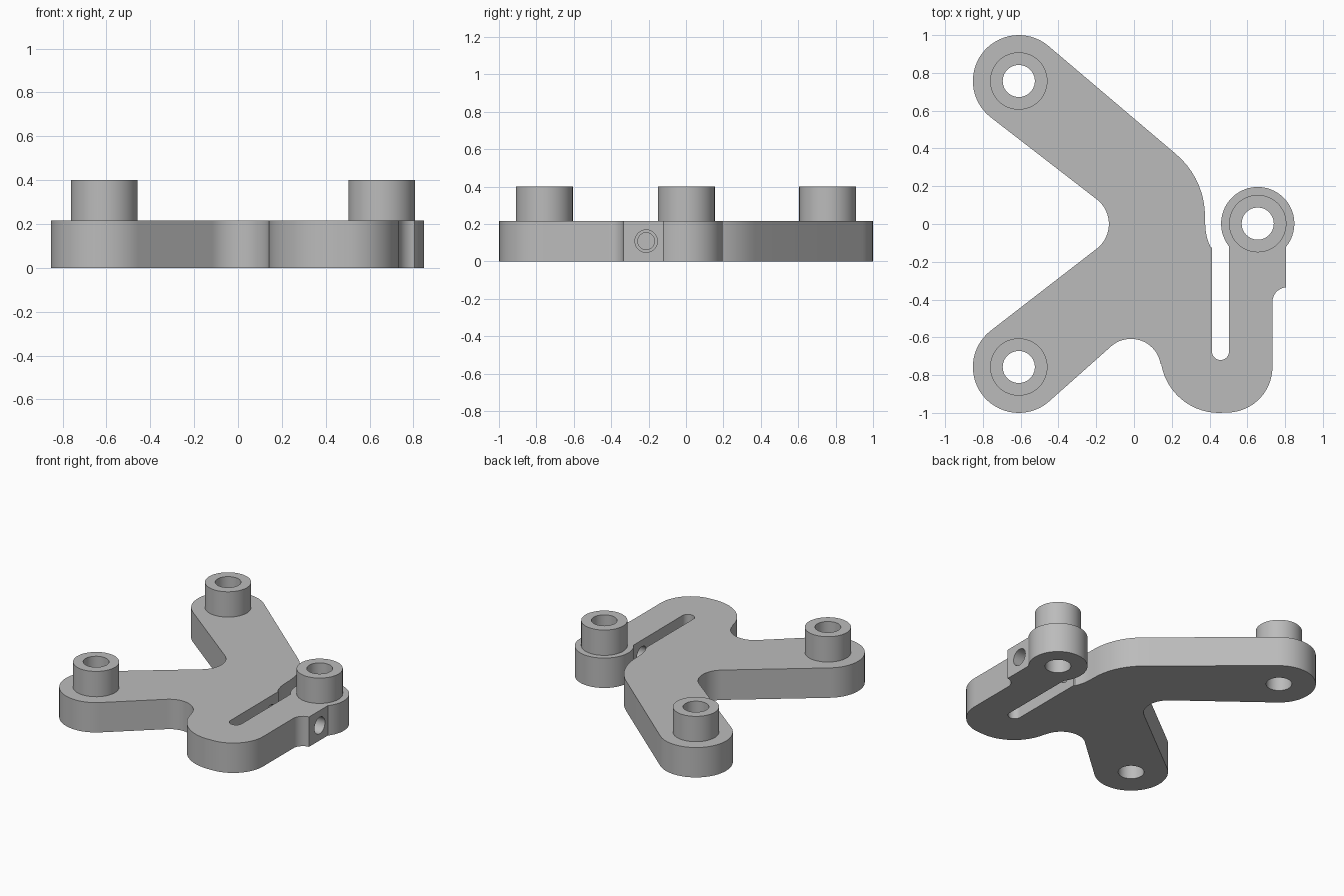
import bpy, bmesh
from math import radians, cos, sin, pi, ceil
from mathutils import Matrix, Vector

cube = bpy.data.objects.get("Cube")
if cube:
    bpy.data.objects.remove(cube, do_unlink=True)

THICK, TOP = 0.217, 0.401
BORE_R, BOSS_R = 0.085, 0.152
MOUNTS = {"back": (-0.61, 0.757), "front": (-0.61, -0.757), "clamp": (0.655, 0.002)}

grey = bpy.data.materials.new("plain grey")
grey.use_nodes = True
grey.diffuse_color = (0.5, 0.5, 0.5, 1)
grey.node_tree.nodes["Principled BSDF"].inputs["Base Color"].default_value = (0.5, 0.5, 0.5, 1)


def arc(cx, cy, r, start, end):
    """Points along an arc, angles in degrees."""
    n = max(3, ceil(abs(end - start) / 6))
    angles = [radians(start + (end - start) * i / n) for i in range(n + 1)]
    return [(cx + r * cos(a), cy + r * sin(a)) for a in angles]


def make_object(name, bm):
    bmesh.ops.recalc_face_normals(bm, faces=bm.faces)
    mesh = bpy.data.meshes.new(name)
    bm.to_mesh(mesh)
    bm.free()
    mesh.materials.append(grey)
    obj = bpy.data.objects.new(name, mesh)
    bpy.context.collection.objects.link(obj)
    return obj


def activate(obj):
    bpy.ops.object.select_all(action='DESELECT')
    obj.select_set(True)
    bpy.context.view_layer.objects.active = obj


def drill(obj, centre, radius, length, axis):
    """Cut a round hole through or into obj."""
    bm = bmesh.new()
    turn = Matrix.Rotation(pi / 2, 4, 'Y') if axis == 'X' else Matrix()
    bmesh.ops.create_cone(bm, cap_ends=True, segments=48, radius1=radius, radius2=radius,
                          depth=length, matrix=Matrix.Translation(centre) @ turn)
    cutter = make_object("hole_cutter", bm)
    cutter.hide_render = True
    mod = obj.modifiers.new("hole", 'BOOLEAN')
    mod.operation, mod.solver, mod.object = 'DIFFERENCE', 'EXACT', cutter
    activate(obj)
    bpy.ops.object.modifier_apply(modifier=mod.name)
    bpy.data.objects.remove(cutter, do_unlink=True)


# Plate outline, clockwise from the back arm
outline = (
    arc(-0.61, 0.757, 0.243, 232, 50)            # back arm end
    + arc(-0.055, 0.04, 0.431, 50, 0)            # shoulder
    + arc(0.655, 0, 0.278, 180, 206)             # relief beside the clamp end
    + [(0.413, -0.126)]
    + arc(0.458, -0.675, 0.045, 180, 360)        # slot bottom
    + arc(0.655, 0.002, 0.194, 218, -39)         # clamp arm end
    + arc(0.811, -0.413, 0.078, 94, 180)         # screw seat step
    + arc(0.492, -0.757, 0.241, 0, -90)          # front corner
    + arc(0.45, -0.69, 0.31, -90, -170.6)        # front bulge
    + arc(-0.016, -0.767, 0.159, 9.4, 130)       # front hollow
    + arc(-0.61, -0.757, 0.243, -50, -232)       # front arm end
    + arc(-0.298, 0, 0.165, -52, 52)             # crotch between arms
)
bm = bmesh.new()
base = bm.faces.new([bm.verts.new((x, y, 0)) for x, y in outline])
walls = bmesh.ops.extrude_face_region(bm, geom=[base], use_keep_orig=True)
bmesh.ops.translate(bm, vec=(0, 0, THICK),
                    verts=[g for g in walls["geom"] if isinstance(g, bmesh.types.BMVert)])
plate = make_object("bracket_plate", bm)

# Bores through the mounts, clearance hole in the clamp arm, blind hole in the body
for x, y in MOUNTS.values():
    drill(plate, Vector((x, y, THICK / 2)), BORE_R, 1, 'Z')
drill(plate, Vector((0.68, -0.213, THICK / 2)), 0.06, 0.44, 'X')
drill(plate, Vector((0.31, -0.213, THICK / 2)), 0.045, 0.3, 'X')
parts = [plate]

# Hollow bosses standing on the plate
for name, (x, y) in MOUNTS.items():
    bm = bmesh.new()
    profile = [(BORE_R, THICK), (BORE_R, TOP), (BOSS_R, TOP), (BOSS_R, THICK)]
    verts = [bm.verts.new((x + r, y, z)) for r, z in profile]
    edges = [bm.edges.new(pair) for pair in zip(verts, verts[1:])]
    bmesh.ops.spin(bm, geom=verts + edges, cent=(x, y, 0), axis=(0, 0, 1),
                   angle=2 * pi, steps=48, use_merge=True)
    bmesh.ops.remove_doubles(bm, verts=bm.verts, dist=0.0001)
    parts.append(make_object(name + "_boss", bm))

for part in parts:
    activate(part)
    bpy.ops.object.shade_smooth_by_angle(angle=radians(30))
